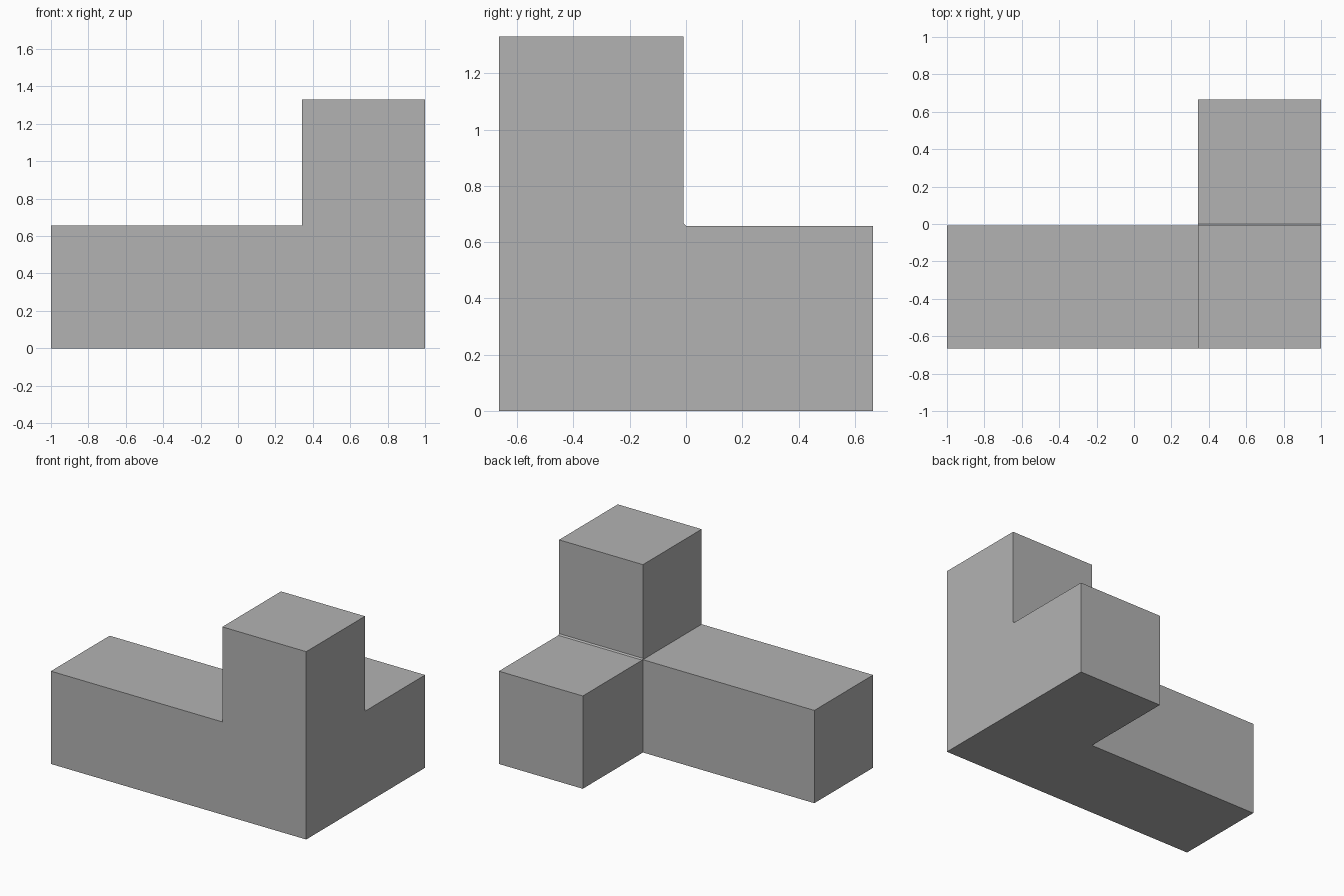
import bpy
import bmesh

cube = bpy.data.objects.get("Cube")
if cube:
    bpy.data.objects.remove(cube, do_unlink=True)

CELL = 0.657      # thickness of each arm
HALF_Y = 0.665    # half depth
HEIGHT = 1.33
FILLET = 0.009    # small chamfer where the tower meets the rear arm
INNER_X = 1 - CELL
INNER_Y = CELL - HALF_Y

grey = bpy.data.materials.new("grey")
grey.use_nodes = True
colour = (0.45, 0.45, 0.45, 1)
grey.diffuse_color = colour
grey.node_tree.nodes["Principled BSDF"].inputs["Base Color"].default_value = colour

bm = bmesh.new()

# Side profile as (y, z) points
profile = {
    "front_low": (-HALF_Y, 0), "front_mid": (-HALF_Y, CELL), "front_top": (-HALF_Y, HEIGHT),
    "tower_top": (INNER_Y, HEIGHT), "fillet_up": (INNER_Y, CELL + FILLET),
    "corner": (INNER_Y, CELL), "fillet_out": (INNER_Y + FILLET, CELL),
    "rear_top": (HALF_Y, CELL), "rear_low": (HALF_Y, 0), "mid_low": (INNER_Y, 0),
}
verts = {name: bm.verts.new((1, y, z)) for name, (y, z) in profile.items()}


def face(names):
    return bm.faces.new([verts[n] for n in names.split()])


core = face("front_low mid_low corner front_mid")
others = [
    face("mid_low rear_low rear_top fillet_out corner"),
    face("front_mid corner fillet_up tower_top front_top"),
    face("corner fillet_out fillet_up"),
]


def extrude_to(faces, x):
    result = bmesh.ops.extrude_face_region(bm, geom=faces, use_keep_orig=True)["geom"]
    for v in result:
        if isinstance(v, bmesh.types.BMVert):
            v.co.x = x
    return [f for f in result if isinstance(f, bmesh.types.BMFace)]


# Tower and rear arm share one extrusion; the long arm continues from its core
inner = extrude_to([core] + others, INNER_X)
arm_root = min(inner, key=lambda f: f.calc_center_median().y + f.calc_center_median().z)
extrude_to([arm_root], -1)
bmesh.ops.delete(bm, geom=[arm_root], context="FACES_ONLY")

# Merge coplanar faces and tidy normals
bmesh.ops.recalc_face_normals(bm, faces=bm.faces[:])
bmesh.ops.dissolve_limit(bm, angle_limit=0.01, verts=bm.verts[:], edges=bm.edges[:])
bmesh.ops.recalc_face_normals(bm, faces=bm.faces[:])

mesh = bpy.data.meshes.new("corner_block")
bm.to_mesh(mesh)
bm.free()
mesh.materials.append(grey)
block = bpy.data.objects.new("corner_block", mesh)
bpy.context.collection.objects.link(block)
